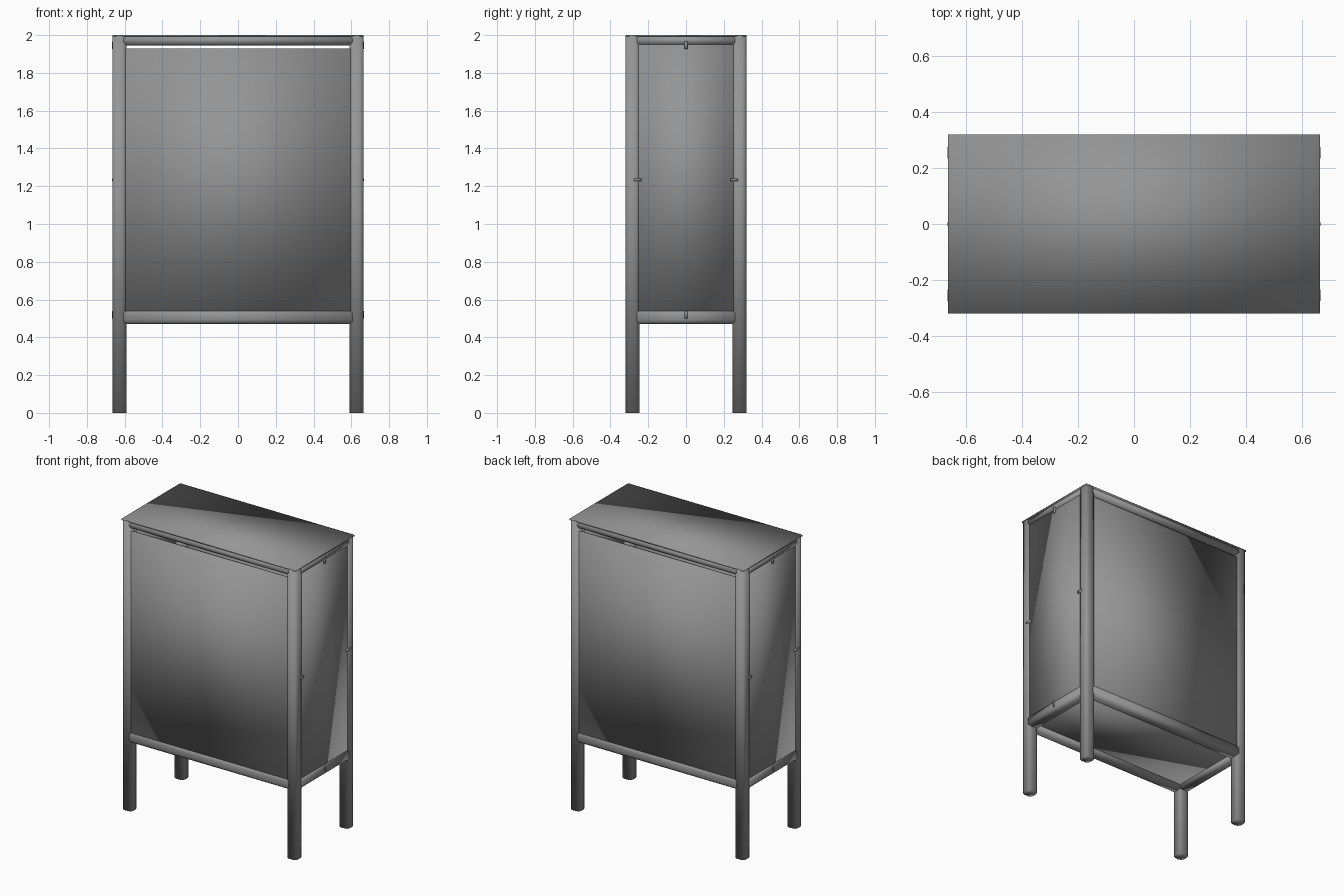
import bpy
import bmesh

cube = bpy.data.objects.get("Cube")
if cube:
    bpy.data.objects.remove(cube)

# One flat colour for the whole cabinet
GREY = (0.3, 0.3, 0.3, 1)
grey = bpy.data.materials.new("metal grey")
grey.use_nodes = True
grey.diffuse_color = GREY
grey.node_tree.nodes["Principled BSDF"].inputs["Base Color"].default_value = GREY

HALF_X, HALF_Y, HEIGHT = 0.665, 0.32, 2.0
BAR = 0.075          # thickness of the square posts and rails
ROUND = 0.022        # rounding of their long edges
RECESS = 0.008       # panels sit just behind the frame faces
THIN = 0.01          # panel thickness
FLOOR = 0.47         # underside of the lower rails


def box(name, low, high, round_axis=None):
    """Smooth box between two corners, optionally rounded along one axis."""
    bm = bmesh.new()
    bmesh.ops.create_cube(bm, size=1)
    for v in bm.verts:
        v.co = [a + (b - a) * (c + 0.5) for a, b, c in zip(low, high, v.co)]
    if round_axis is not None:
        long_edges = [e for e in bm.edges
                      if abs(e.verts[0].co[round_axis] - e.verts[1].co[round_axis]) > 0.001]
        bmesh.ops.bevel(bm, geom=long_edges, offset=ROUND, segments=2,
                        profile=0.5, affect='EDGES')
    for f in bm.faces:
        f.smooth = True
    mesh = bpy.data.meshes.new(name)
    bm.to_mesh(mesh)
    bm.free()
    mesh.materials.append(grey)
    obj = bpy.data.objects.new(name, mesh)
    bpy.context.collection.objects.link(obj)
    return obj


def span(sign, inner, outer):
    """Ordered range between two distances on one side of the centre."""
    return sorted((sign * inner, sign * outer))


# Corner posts
for sx, side in ((-1, "right"), (1, "left")):
    for sy, face in ((-1, "front"), (1, "back")):
        x = span(sx, HALF_X - BAR, HALF_X)
        y = span(sy, HALF_Y - BAR, HALF_Y)
        box(f"{face}_{side}_post", (x[0], y[0], 0), (x[1], y[1], HEIGHT - 0.003), 2)

# Long rails and large panels, front and back
reach_x = HALF_X - BAR + 0.015
for sy, face in ((-1, "front"), (1, "back")):
    y = span(sy, HALF_Y - BAR, HALF_Y)
    box(f"{face}_lower_rail", (-reach_x, y[0], FLOOR), (reach_x, y[1], FLOOR + BAR), 0)
    box(f"{face}_upper_rail", (-reach_x, y[0], 1.945), (reach_x, y[1], HEIGHT - 0.003), 0)
    y = span(sy, HALF_Y - RECESS - THIN, HALF_Y - RECESS)
    box(f"{face}_panel", (-reach_x, y[0], 0.52), (reach_x, y[1], 1.93))

# Short rails, narrow panels and clips, on both ends
reach_y = HALF_Y - BAR + 0.015
for sx, side in ((-1, "right"), (1, "left")):
    x = span(sx, HALF_X - BAR, HALF_X)
    box(f"{side}_lower_rail", (x[0], -reach_y, FLOOR), (x[1], reach_y, FLOOR + BAR), 1)
    box(f"{side}_upper_rail", (x[0], -reach_y, 1.945), (x[1], reach_y, HEIGHT - 0.003), 1)
    x = span(sx, HALF_X - RECESS - THIN, HALF_X - RECESS)
    box(f"{side}_panel", (x[0], -reach_y, 0.52), (x[1], reach_y, 1.95))
    x = span(sx, HALF_X - 0.02, HALF_X + 0.002)
    for label, y, z, dy, dz in (("top", 0, 1.947, 0.007, 0.02),
                                ("bottom", 0, 0.52, 0.007, 0.02),
                                ("front", -0.255, 1.235, 0.02, 0.007),
                                ("back", 0.255, 1.235, 0.02, 0.007)):
        box(f"{side}_{label}_clip", (x[0], y - dy, z - dz), (x[1], y + dy, z + dz))

# Floor and top plates
box("floor_panel", (-reach_x, -reach_y, 0.5), (reach_x, reach_y, 0.51))
box("top_plate", (-HALF_X, -HALF_Y, HEIGHT - 0.008), (HALF_X, HALF_Y, HEIGHT))
